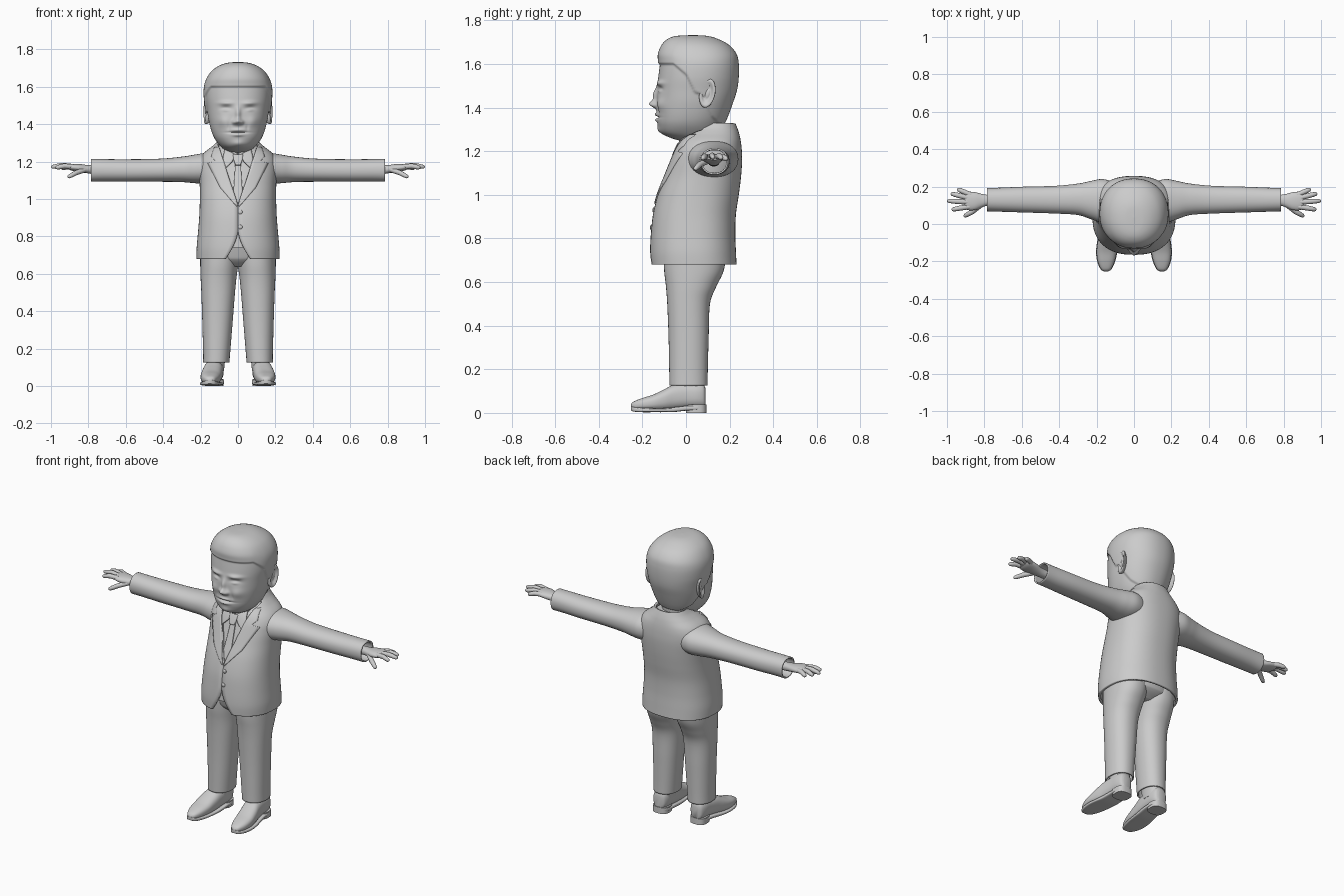
import bpy, bmesh
from math import sin, cos, asin, pi, exp, hypot


def finish(name, verts, faces, mirror=False, thick=0, angle=0.8):
    me = bpy.data.meshes.new(name)
    me.from_pydata(verts, [], faces)
    bm = bmesh.new()
    bm.from_mesh(me)
    bmesh.ops.recalc_face_normals(bm, faces=bm.faces)
    bm.to_mesh(me)
    bm.free()
    ob = bpy.data.objects.new(name, me)
    bpy.context.collection.objects.link(ob)
    bpy.ops.object.select_all(action='DESELECT')
    ob.select_set(True)
    bpy.context.view_layer.objects.active = ob
    bpy.ops.object.shade_smooth_by_angle(angle=angle)
    if thick:
        s = ob.modifiers.new("thickness", 'SOLIDIFY')
        s.thickness, s.offset = thick, 0
    if mirror:
        ob.modifiers.new("mirror", 'MIRROR')
    return ob


def refine(rows, k):
    """Catmull-Rom interpolation through section rows."""
    out = []
    for i in range(len(rows) - 1):
        p = [rows[max(i - 1, 0)], rows[i], rows[i + 1], rows[min(i + 2, len(rows) - 1)]]
        for j in range(k):
            t = j / k
            out.append([b + .5 * t * (c - a + t * (2 * a - 5 * b + 4 * c - d + t * (3 * (b - c) + d - a)))
                        for a, b, c, d in zip(*p)])
    return out + [list(rows[-1])]


def power(v, e):
    return abs(v) ** e * (1 if v >= 0 else -1)


def loft(name, rows, axis='z', k=6, seg=40, e=.9, gap=None, caps=True, shape=None, **kw):
    """Superellipse sections (t, u0, u1, v0, v1) along an axis; gap opens the front."""
    verts, faces, fine = [], [], refine(rows, k)
    n = seg + 1 if gap else seg
    for t, u0, u1, v0, v1 in fine:
        ru, rv = (u1 - u0) / 2, (v1 - v0) / 2
        a0 = asin(min(gap(t) / ru, .93) ** (1 / e)) if gap else 0
        for i in range(n):
            a = a0 + (2 * pi - 2 * a0) * i / seg
            u, v = (u0 + u1) / 2 + ru * power(sin(a), e), (v0 + v1) / 2 - rv * power(cos(a), e)
            co = {'z': (u, v, t), 'x': (t, u, v), 'y': (u, t, v)}[axis]
            verts.append(shape(*co) if shape else co)
    for r in range(len(fine) - 1):
        for i in range(seg):
            j = (i + 1) % n
            faces.append((r * n + i, r * n + j, (r + 1) * n + j, (r + 1) * n + i))
    if caps and not gap:
        faces += [tuple(range(n)), tuple(range(len(verts) - n, len(verts)))]
    return finish(name, verts, faces, **kw)


# Jacket, open above the button and below the waist
TORSO = [(z, -r, r, f, b) for z, r, f, b in [
    (.68, .214, -.155, .225), (.74, .214, -.158, .222), (.82, .207, -.154, .219), (.91, .2, -.144, .222),
    (1.0, .197, -.122, .235), (1.08, .198, -.092, .245), (1.15, .203, -.066, .25), (1.2, .2, -.047, .249),
    (1.24, .178, -.027, .245), (1.275, .135, 0, .238), (1.3, .108, .025, .23), (1.325, .09, .045, .22)]]
FINE = refine(TORSO, 8)
E = .85


def opening(z):
    if z > .97:
        return .1 * (z - .97) / .3
    return .065 * (max(0, .83 - z) / .15) ** 1.6 + .0005


def front_y(x, z):
    i = max(i for i in range(len(FINE) - 1) if FINE[i][0] <= z or i == 0)
    a, b = FINE[i], FINE[i + 1]
    t = (z - a[0]) / (b[0] - a[0])
    r, f, k = [a[n] + (b[n] - a[n]) * t for n in (2, 3, 4)]
    return (f + k) / 2 - (k - f) / 2 * max(0, 1 - (abs(x) / r) ** (2 / E)) ** (E / 2)


loft("jacket", TORSO, k=8, seg=72, e=E, gap=opening, thick=.014)
loft("shirt", [(z, a + .013, b - .013, f + .013, k - .013) for z, a, b, f, k in TORSO[1:-1]], e=E, seg=56)


def panel(name, inner, outer, off, thick=.008, mirror=True, sub=6, cols=6):
    """Strip between two (x, z) edges, laid on the chest."""
    verts, faces, n = [], [], cols + 1
    pairs = [(p, q) for p, q in zip(inner, outer)]
    for i in range(len(pairs) - 1):
        last = i == len(pairs) - 2
        for s in range(sub + last):
            t = s / sub
            (ax, az), (bx, bz) = [[m + (n2 - m) * t for m, n2 in zip(pairs[i][w], pairs[i + 1][w])] for w in (0, 1)]
            for c in range(n):
                x, z = ax + (bx - ax) * c / cols, az + (bz - az) * c / cols
                verts.append((x, front_y(x, z) - off, z))
    for r in range(len(verts) // n - 1):
        for c in range(cols):
            faces.append((r * n + c, r * n + c + 1, r * n + n + c + 1, r * n + n + c))
    finish(name, verts, faces, mirror=mirror, thick=thick)


panel("lapel", [(.10, 1.275), (.083, 1.222), (.078, 1.207), (.072, 1.19), (.04, 1.085), (.002, .965)],
      [(.125, 1.275), (.142, 1.225), (.118, 1.2), (.16, 1.19), (.095, 1.06), (.008, .96)], .009)
panel("shirt_collar_flap", [(.012, 1.235), (.03, 1.2), (.066, 1.165)],
      [(.07, 1.265), (.08, 1.22), (.07, 1.165)], .003)
panel("tie", [(-.014, 1.2), (-.02, 1.1), (-.03, .96)], [(.014, 1.2), (.02, 1.1), (.03, .96)], -.006, mirror=False)
panel("tie_knot", [(-.026, 1.235), (-.024, 1.21), (-.013, 1.18)], [(.026, 1.235), (.024, 1.21), (.013, 1.18)],
      .002, .014, False)
for i, z in enumerate((.93, .85)):
    bpy.ops.mesh.primitive_uv_sphere_add(segments=20, ring_count=10, location=(.012, front_y(0, z) - .008, z))
    bpy.context.object.name = f"button_{i + 1}"
    bpy.context.object.scale = (.012, .006, .012)
    bpy.ops.object.shade_smooth()

# Sleeves and hands
loft("sleeve", [(.1, .02, .22, 1.09, 1.24), (.17, .012, .236, 1.085, 1.242), (.23, .03, .226, 1.088, 1.233),
                (.3, .052, .212, 1.094, 1.222), (.42, .06, .2, 1.096, 1.211), (.6, .066, .195, 1.096, 1.208),
                (.72, .07, .19, 1.097, 1.209), (.786, .072, .189, 1.096, 1.21)],
     'x', caps=False, mirror=True, thick=.008)
loft("palm", [(.68, .1, .155, 1.13, 1.18), (.77, .1, .155, 1.133, 1.18), (.81, .09, .16, 1.138, 1.182),
              (.85, .075, .17, 1.145, 1.187), (.89, .075, .172, 1.152, 1.187), (.91, .095, .16, 1.16, 1.182)],
     'x', seg=28, mirror=True)
cu = bpy.data.curves.new("fingers", 'CURVE')
cu.dimensions, cu.bevel_depth, cu.bevel_resolution, cu.use_fill_caps = '3D', .0135, 4, True
for base, mid, tip in [((.87, .155, 1.17), (.91, .172, 1.172), (.945, .187, 1.163)),
                       ((.88, .138, 1.172), (.935, .152, 1.178), (.98, .163, 1.168)),
                       ((.88, .117, 1.173), (.94, .12, 1.18), (1.0, .124, 1.17)),
                       ((.88, .092, 1.172), (.93, .085, 1.176), (.975, .076, 1.166)),
                       ((.82, .1, 1.155), (.865, .065, 1.14), (.91, .04, 1.116))]:
    lerp = lambda p, q, t: [a + (b - a) * t for a, b in zip(p, q)]
    pts = [(base, 1), (mid, 1), (lerp(mid, tip, .5), .92), (lerp(mid, tip, .85), .75), (lerp(mid, tip, .96), .45), (tip, .1)]
    sp = cu.splines.new('POLY')
    sp.points.add(len(pts) - 1)
    for p, (co, r) in zip(sp.points, pts):
        p.co, p.radius = (*co, 1), r
    sp.use_smooth = True
fingers = bpy.data.objects.new("fingers", cu)
bpy.context.collection.objects.link(fingers)
fingers.modifiers.new("mirror", 'MIRROR')

# Trousers
loft("trouser_leg", [(.125, .05, .182, -.072, .095), (.2, .044, .183, -.073, .096), (.35, .032, .187, -.076, .1),
                     (.5, .02, .192, -.082, .106), (.58, .012, .196, -.088, .135), (.65, .002, .198, -.096, .168),
                     (.74, -.01, .198, -.1, .185)], caps=False, mirror=True, thick=.008)
loft("trouser_seat", [(.64, -.1, .1, -.05, .12), (.67, -.16, .16, -.085, .17), (.7, -.192, .192, -.1, .185),
                      (.8, -.19, .19, -.125, .19), (.86, -.18, .18, -.12, .19)])

# Shoes
SHOE = [(-.253, .14, .16, .022, .038), (-.24, .122, .177, .016, .052), (-.2, .104, .194, .012, .068),
        (-.15, .092, .2, .01, .084), (-.1, .085, .195, .01, .108), (-.055, .08, .186, .014, .13),
        (0, .077, .178, .02, .138), (.05, .078, .174, .022, .138), (.08, .088, .165, .024, .13), (.09, .105, .15, .03, .11)]
loft("shoe", SHOE, 'y', e=.8, mirror=True)
loft("shoe_sole", [(y, a - .003, b + .003, max(c - .01, .003), c + .012) for y, a, b, c, d in SHOE], 'y', e=.45, mirror=True)
loft("shoe_heel", [(z, .078, .176, .0, .094) for z in (0, .018, .038)], k=2, e=.7, mirror=True)
loft("sock", [(.08, .075, .17, -.055, .085), (.13, .07, .168, -.05, .082), (.18, .065, .17, -.05, .08)], mirror=True)

# Head with hair step and sculpted face bumps (x, z, width, height, depth)
BUMPS = [(0, 1.415, .018, .017, .03), (0, 1.455, .013, .035, .018), (.021, 1.41, .011, .011, .014),
         (.065, 1.512, .036, .011, .011), (.063, 1.483, .03, .014, -.011), (.064, 1.476, .02, .008, .009),
         (.08, 1.415, .032, .028, .01), (0, 1.368, .032, .007, .009), (0, 1.355, .048, .0045, -.011),
         (0, 1.342, .028, .008, .009), (0, 1.295, .03, .018, .008), (.05, 1.385, .008, .02, -.004)]
HAIRLINE = [(-1, 1.6), (-.06, 1.6), (0, 1.55), (.04, 1.47), (.07, 1.46), (.12, 1.36), (.16, 1.32), (1, 1.31)]


def sculpt(x, y, z):
    for (a, h), (b, g) in zip(HAIRLINE, HAIRLINE[1:]):
        if a <= y <= b:
            line = h + (g - h) * (y - a) / (b - a)
    s = min(1, max(0, (line - z) / .014 + .5))
    face = s * s * (3 - 2 * s)
    d = hypot(x, y - .05) + 1e-6
    k = 1 - min(.009, .1 * d) * face / d
    x, y = x * k, .05 + (y - .05) * k
    if y < 0:
        w = min(1, -y / .05)
        for bx, bz, sx, sz, amp in BUMPS:
            y -= w * amp * exp(-((abs(x) - bx) / sx) ** 2 - ((z - bz) / sz) ** 2)
        y -= w * .007 * (1 - face) * exp(-((z - 1.645) / .03) ** 2)
    return x, y, z


loft("head", [(z, -r, r, f, b) for z, r, f, b in [
    (1.24, .01, .03, .06), (1.247, .045, -.03, .1), (1.262, .078, -.082, .14), (1.285, .105, -.122, .16),
    (1.32, .132, -.138, .175), (1.36, .15, -.143, .193), (1.42, .166, -.143, .215), (1.48, .175, -.142, .234),
    (1.54, .183, -.136, .242), (1.6, .182, -.128, .242), (1.645, .168, -.122, .232), (1.685, .14, -.112, .2),
    (1.713, .1, -.086, .15), (1.728, .055, -.045, .1), (1.732, .004, .03, .04)]], k=12, seg=180, e=.92, shape=sculpt, angle=1.2)
loft("neck", [(1.14, -.075, .075, -.02, .16), (1.22, -.078, .078, -.022, .165), (1.32, -.085, .085, -.02, .17)])
loft("shirt_collar", [(1.2, -.09, .09, -.03, .2), (1.24, -.088, .088, -.028, .2), (1.272, -.084, .084, -.024, .2)],
     gap=lambda z: .004, thick=.008)


# Ears: rim-raised flattened discs
def ear_shape(x, y, z):
    d = hypot((y - .098) / .036, (z - 1.465) / .066)
    x -= .012 * exp(-((d - .4) / .3) ** 2) if x > .168 else 0
    return x + (y - .098) * .2, y + (z - 1.465) * .15, z


loft("ear", [(.15, .068, .122, 1.41, 1.515), (.164, .063, .131, 1.402, 1.529), (.174, .062, .134, 1.4, 1.531),
             (.18, .07, .126, 1.408, 1.522), (.18, .08, .116, 1.425, 1.505), (.18, .09, .106, 1.45, 1.48)],
     'x', k=4, seg=36, e=1, shape=ear_shape, mirror=True, angle=1.2)
